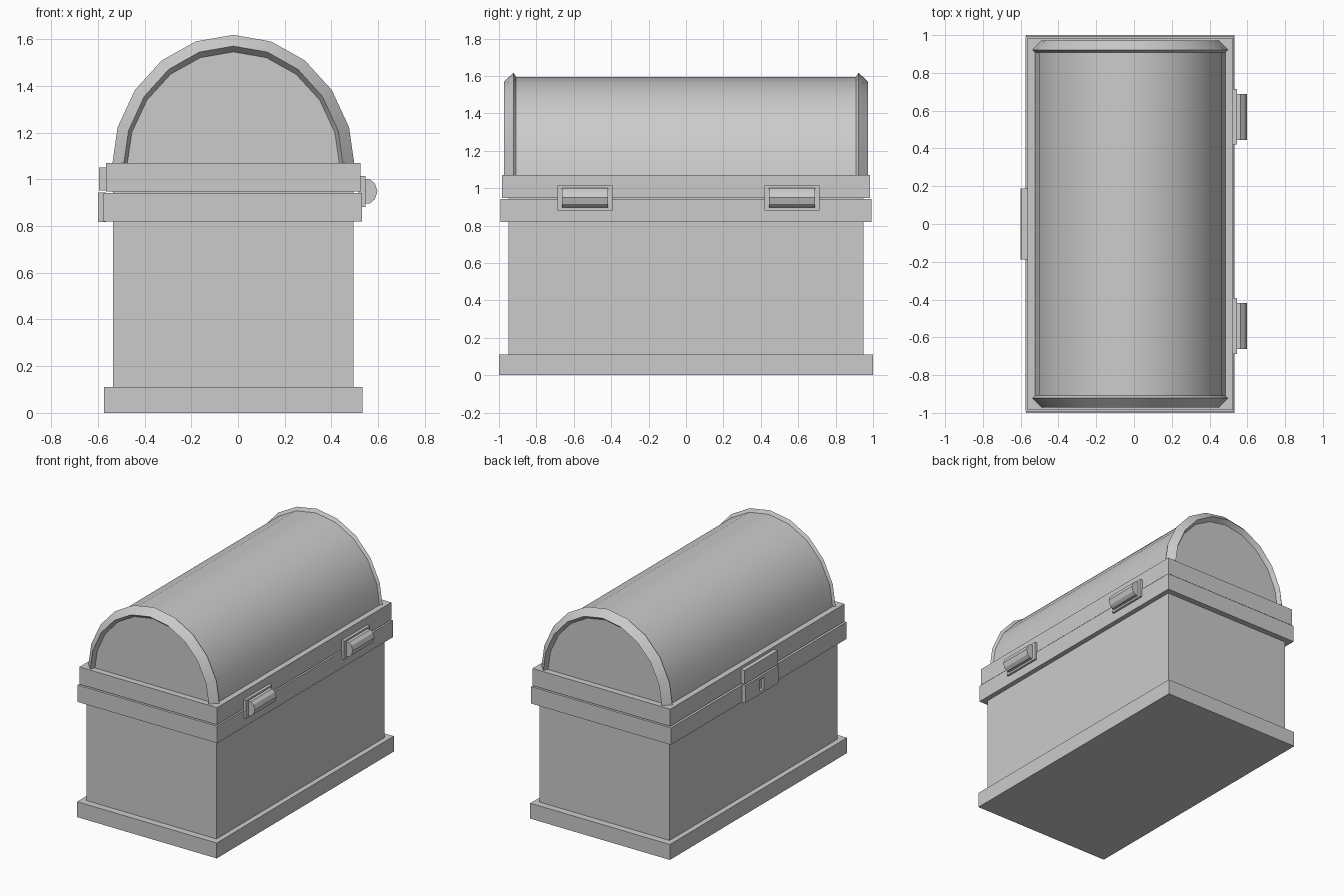
import bpy, bmesh
from math import pi, cos, sin, radians

if "Cube" in bpy.data.objects:
    bpy.data.objects.remove(bpy.data.objects["Cube"])

CX = -0.02  # centre of the chest body


def make_object(name, bm):
    bmesh.ops.recalc_face_normals(bm, faces=bm.faces)
    mesh = bpy.data.meshes.new(name)
    bm.to_mesh(mesh)
    bm.free()
    obj = bpy.data.objects.new(name, mesh)
    bpy.context.collection.objects.link(obj)
    return obj


def loft(name, rings):
    """Join equal-length closed rings and cap both ends."""
    bm = bmesh.new()
    loops = [[bm.verts.new(p) for p in ring] for ring in rings]
    n = len(loops[0])
    for a, b in zip(loops, loops[1:]):
        for i in range(n):
            j = (i + 1) % n
            bm.faces.new((a[i], a[j], b[j], b[i]))
    bm.faces.new(loops[0])
    bm.faces.new(loops[-1])
    return make_object(name, bm)


def box(name, x, y, z):
    return loft(name, [[(x[0], y[0], h), (x[1], y[0], h),
                        (x[1], y[1], h), (x[0], y[1], h)] for h in z])


# Chest body, plinth and the two rims
box("plinth", (-0.573, 0.532), (-1, 1), (0, 0.11))
box("chest_body", (-0.535, 0.495), (-0.95, 0.95), (0.1, 1.0))
box("lower_rim", (-0.575, 0.53), (-0.992, 0.992), (0.82, 0.941))
box("lid_rim", (-0.565, 0.524), (-0.985, 0.985), (0.947, 1.07))


# Domed lid with raised end ribs and recessed end panels
def arch(y, rx, rz, sides=10):
    return [(CX + rx * cos(pi * i / sides), y, 1.045 + rz * sin(pi * i / sides))
            for i in range(sides + 1)]


half = [(0.94, 0.457, 0.5), (0.972, 0.472, 0.525),
        (0.922, 0.521, 0.573), (0.908, 0.507, 0.549)]
lid = loft("domed_lid", [arch(-y, a, b) for y, a, b in half] +
           [arch(y, a, b) for y, a, b in reversed(half)])
bpy.context.view_layer.objects.active = lid
lid.select_set(True)
bpy.ops.object.shade_smooth_by_angle(angle=radians(25))
lid.select_set(False)

# Hinges: plate and faceted barrel
barrel = [(0.52, 1.003), (0.565, 1.0), (0.586, 0.982), (0.597, 0.95),
          (0.586, 0.915), (0.565, 0.897), (0.52, 0.894)]
for label, y in (("front", -0.54), ("back", 0.567)):
    box(label + "_hinge_plate", (0.515, 0.545), (y - 0.147, y + 0.147), (0.882, 1.014))
    loft(label + "_hinge_barrel",
         [[(px, y + s, pz) for px, pz in barrel] for s in (-0.122, 0.122)])

# Latch: upper hasp, lower lock plate with keyhole
box("latch_hasp", (-0.595, -0.555), (-0.187, 0.187), (0.951, 1.05))
lock = box("lock_plate", (-0.6, -0.565), (-0.187, 0.187), (0.818, 0.943))
cutter = box("keyhole_cutter", (-0.65, -0.58), (-0.025, 0.025), (0.84, 0.92))
cutter.hide_render = True
cutter.hide_set(True)
cut = lock.modifiers.new("keyhole", 'BOOLEAN')
cut.operation = 'DIFFERENCE'
cut.object = cutter
cut.solver = 'EXACT'
